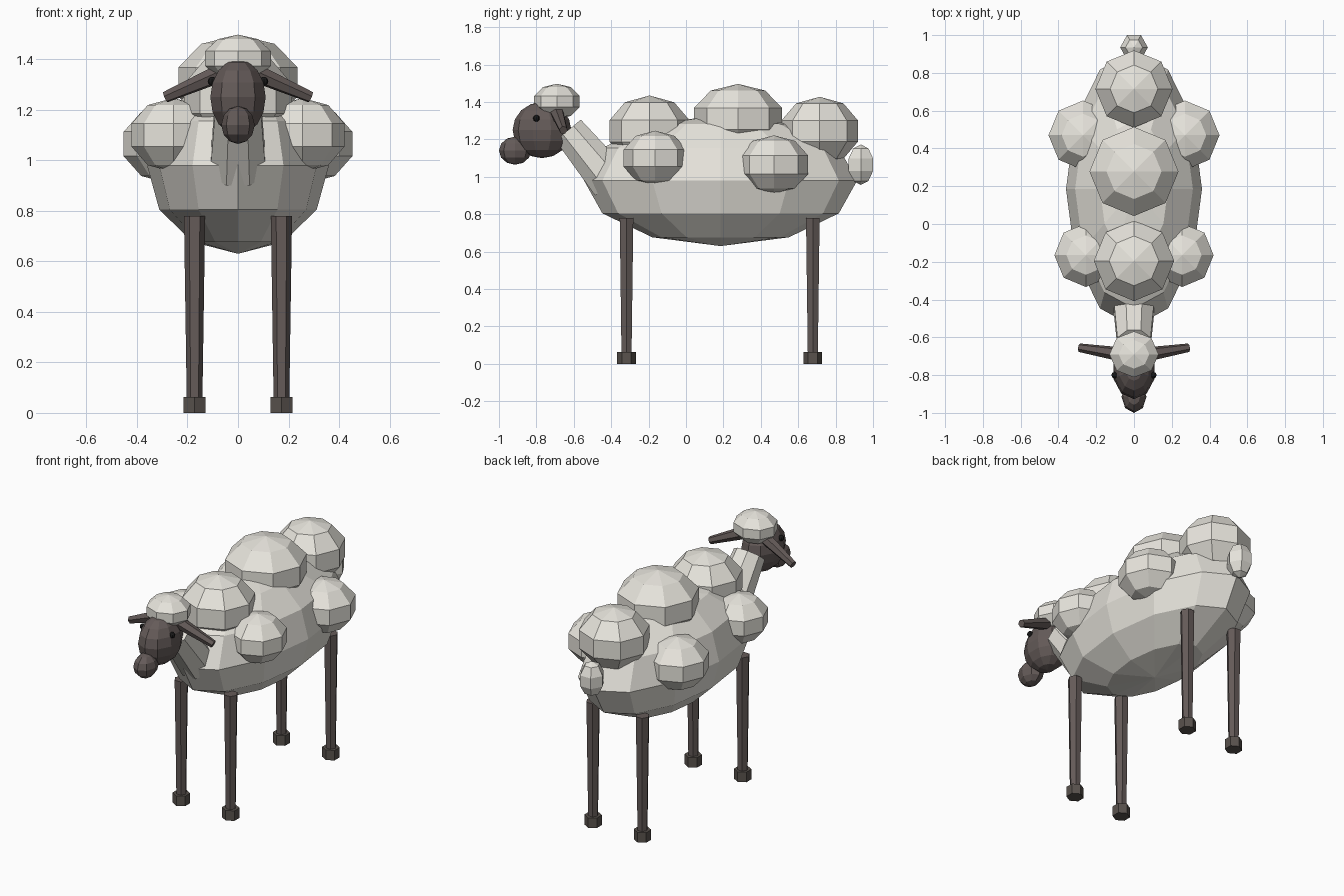
import bpy, bmesh
from math import pi
from mathutils import Vector, Matrix

if "Cube" in bpy.data.objects:
    bpy.data.objects.remove(bpy.data.objects["Cube"])


def material(name, rgb):
    m = bpy.data.materials.new(name)
    m.diffuse_color = (*rgb, 1)
    m.use_nodes = True
    m.node_tree.nodes["Principled BSDF"].inputs["Base Color"].default_value = m.diffuse_color
    return m


WOOL = material("wool", (0.80, 0.78, 0.72))
SKIN = material("dark_skin", (0.13, 0.105, 0.10))
HOOF = material("hoof", (0.10, 0.085, 0.075))
EYE = material("eye", (0.01, 0.01, 0.01))


def finish(name, bm, mat):
    bmesh.ops.recalc_face_normals(bm, faces=bm.faces)
    me = bpy.data.meshes.new(name)
    bm.to_mesh(me)
    bm.free()
    me.materials.append(mat)
    ob = bpy.data.objects.new(name, me)
    bpy.context.collection.objects.link(ob)
    return ob


def ball(name, centre, radii, mat, segs=8, rings=5, turn=0):
    """Low-poly ellipsoid with its poles on z."""
    bm = bmesh.new()
    bmesh.ops.create_uvsphere(bm, u_segments=segs, v_segments=rings, radius=1)
    m = (Matrix.Translation(centre) @ Matrix.Diagonal((*radii, 1))
         @ Matrix.Rotation(turn, 4, 'Z'))
    bmesh.ops.transform(bm, matrix=m, verts=bm.verts)
    return finish(name, bm, mat)


def rod(name, a, b, r1, r2, mat, segs=6, turn=0):
    """Tapered prism from point a to point b."""
    a, b = Vector(a), Vector(b)
    d = b - a
    bm = bmesh.new()
    bmesh.ops.create_cone(bm, cap_ends=True, segments=segs,
                          radius1=r1, radius2=r2, depth=d.length)
    q = Vector((0, 0, 1)).rotation_difference(d).to_matrix().to_4x4()
    m = Matrix.Translation((a + b) / 2) @ q @ Matrix.Rotation(turn, 4, 'Z')
    bmesh.ops.transform(bm, matrix=m, verts=bm.verts)
    return finish(name, bm, mat)


# Body and wool tufts along the back
ball("body", (0, 0.185, 0.98), (0.36, 0.73, 0.35), WOOL, 12, 6)
for i, (y, z, r, rz) in enumerate([(-0.195, 1.245, 0.224, 0.19),
                                   (0.278, 1.31, 0.248, 0.187),
                                   (0.715, 1.245, 0.215, 0.183)]):
    ball(f"back_tuft_{i + 1}", (0, y, z), (r, r, rz), WOOL)

# Tail
ball("tail", (0, 0.935, 1.065), (0.077, 0.079, 0.108), WOOL, 6, 5, pi / 2)

# Neck, head, muzzle and wool cap
rod("neck", (0, -0.40, 0.97), (0, -0.63, 1.25), 0.12, 0.095, WOOL, 8, pi / 8)
ball("head", (0, -0.77, 1.25), (0.115, 0.157, 0.15), SKIN, 10, 8)
ball("muzzle", (0, -0.914, 1.14), (0.066, 0.086, 0.075), SKIN, 8, 6)
ball("head_wool", (0, -0.69, 1.403), (0.137, 0.128, 0.095), WOOL)

# Paired parts on both sides
for side, s in (("right", 1), ("left", -1)):
    ball(f"front_side_tuft_{side}", (s * 0.255, -0.165, 1.10),
         (0.175, 0.177, 0.147), WOOL)
    ball(f"rear_side_tuft_{side}", (s * 0.27, 0.47, 1.065),
         (0.192, 0.193, 0.157), WOOL)
    rod(f"ear_{side}", (s * 0.07, -0.69, 1.345), (s * 0.288, -0.655, 1.25),
        0.038, 0.023, SKIN)
    ball(f"eye_{side}", (s * 0.102, -0.80, 1.313), (0.018,) * 3, EYE, 8, 6)
    for end, y in (("front", -0.318), ("rear", 0.678)):
        x = s * 0.172
        rod(f"{end}_leg_{side}", (x, y, 0.05), (x, y, 0.78),
            0.031, 0.042, SKIN, 6, pi / 2)
        rod(f"{end}_hoof_{side}", (x, y, 0), (x, y, 0.063), 0.05, 0.05, HOOF)
